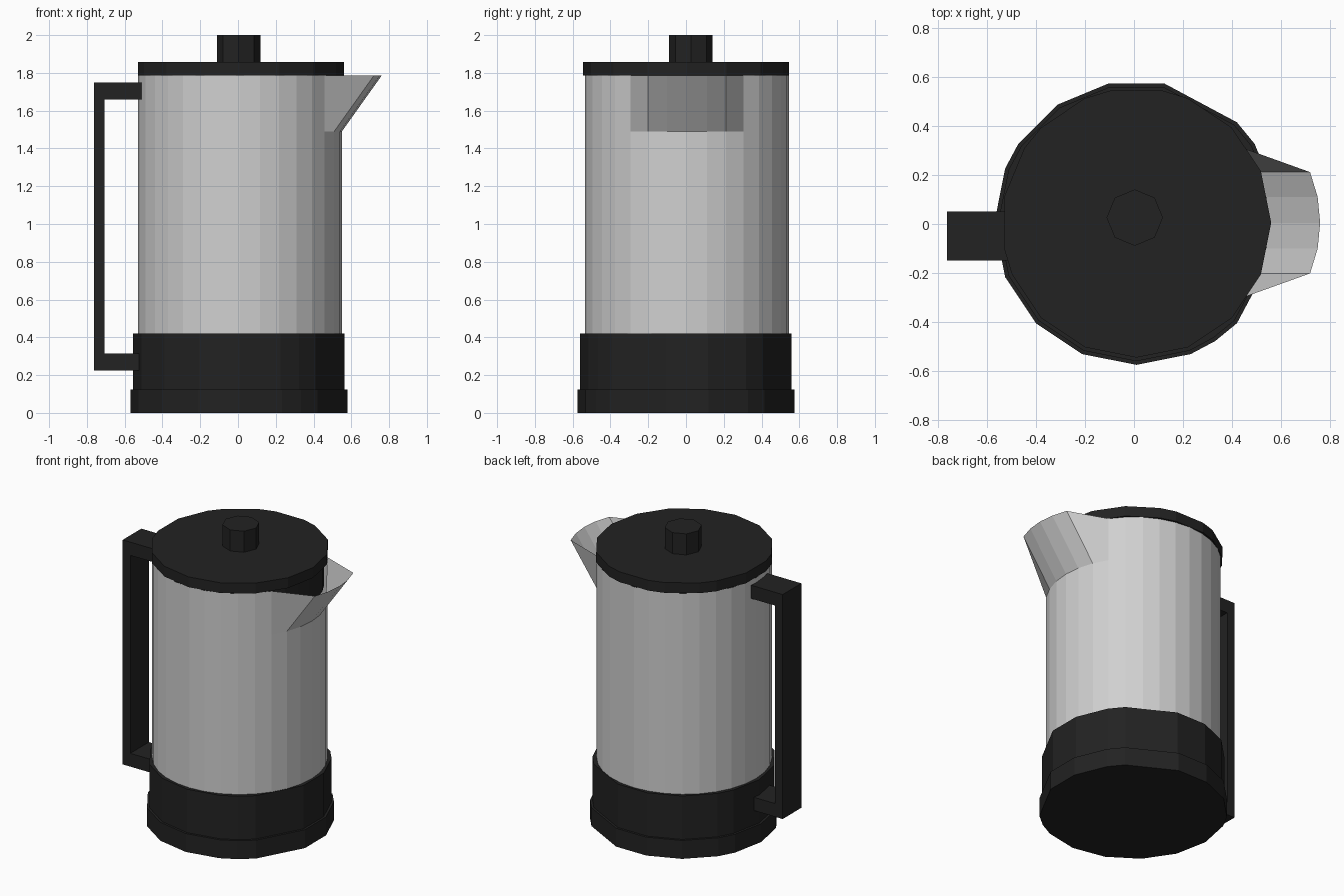
import bpy
import bmesh
from math import cos, sin, pi

if "Cube" in bpy.data.objects:
    bpy.data.objects.remove(bpy.data.objects["Cube"], do_unlink=True)


def make_material(name, value):
    mat = bpy.data.materials.new(name)
    mat.use_nodes = True
    color = (value, value, value, 1)
    mat.diffuse_color = color
    mat.node_tree.nodes["Principled BSDF"].inputs["Base Color"].default_value = color
    return mat


black = make_material("black plastic", 0.016)
steel = make_material("light steel", 0.63)

STEPS = 32
CENTER = (0.01, 0.005)


def ring_point(step, radius, center=CENTER):
    angle = 2 * pi * step / STEPS
    return center[0] + radius * cos(angle), center[1] + radius * sin(angle)


def finish(name, bm, mat):
    mesh = bpy.data.meshes.new(name)
    bmesh.ops.recalc_face_normals(bm, faces=bm.faces)
    bm.to_mesh(mesh)
    bm.free()
    mesh.materials.append(mat)
    obj = bpy.data.objects.new(name, mesh)
    bpy.context.collection.objects.link(obj)
    return obj


def extrude_outline(name, points, direction, mat):
    """Closed prism: outline of 3D points pushed along a direction."""
    bm = bmesh.new()
    face = bm.faces.new([bm.verts.new(p) for p in points])
    new = bmesh.ops.extrude_face_region(bm, geom=[face], use_keep_orig=True)["geom"]
    verts = [v for v in new if isinstance(v, bmesh.types.BMVert)]
    bmesh.ops.translate(bm, verts=verts, vec=direction)
    return finish(name, bm, mat)


def disc(name, steps, radius, z0, z1, center=CENTER):
    points = [(*ring_point(s, radius, center), z0) for s in steps]
    return extrude_outline(name, points, (0, 0, z1 - z0), black)


# Base tiers, with unevenly spaced sides
base_steps = [-8, -6, -5, -4, -1, 1, 3, 4, 7, 9, 11, 13, 14, 16, 18, 20, 22]
disc("base_foot", base_steps, 0.58, 0, 0.125)
disc("base_collar", base_steps, 0.565, 0.125, 0.42)

# Lid, its inner plug and knob
lid_steps = [0, 2, 4, 6, 7, 9, 10, 12, 13, 15, 17, 18, 20, 22, 24, 26, 28, 30]
disc("lid", lid_steps, 0.55, 1.787, 1.857)
disc("lid_plug", range(STEPS), 0.52, 1.6, 1.79)
disc("knob", range(0, STEPS, 4), 0.115, 1.855, 2.0, (0.003, 0.026))

# Body sheet: the rim is pulled outward at the front to form the spout
bm = bmesh.new()
rings = []
for z in (0.4, 1.49, 1.785):
    ring = []
    for s in range(STEPS):
        x, y = ring_point(s, 0.54)
        if z > 1.5 and min(s, STEPS - s) <= 2:
            x += 0.21
        ring.append(bm.verts.new((x, y, z)))
    rings.append(ring)
for low, high in zip(rings, rings[1:]):
    for s in range(STEPS):
        t = (s + 1) % STEPS
        bm.faces.new((low[s], low[t], high[t], high[s]))
finish("body_with_spout", bm, steel)

# Handle: squared bracket profile
profile = [(-0.51, 0.225), (-0.763, 0.225), (-0.763, 1.75), (-0.51, 1.75),
           (-0.51, 1.66), (-0.706, 1.66), (-0.706, 0.315), (-0.51, 0.315)]
extrude_outline("handle", [(x, -0.148, z) for x, z in profile], (0, 0.2, 0), black)
